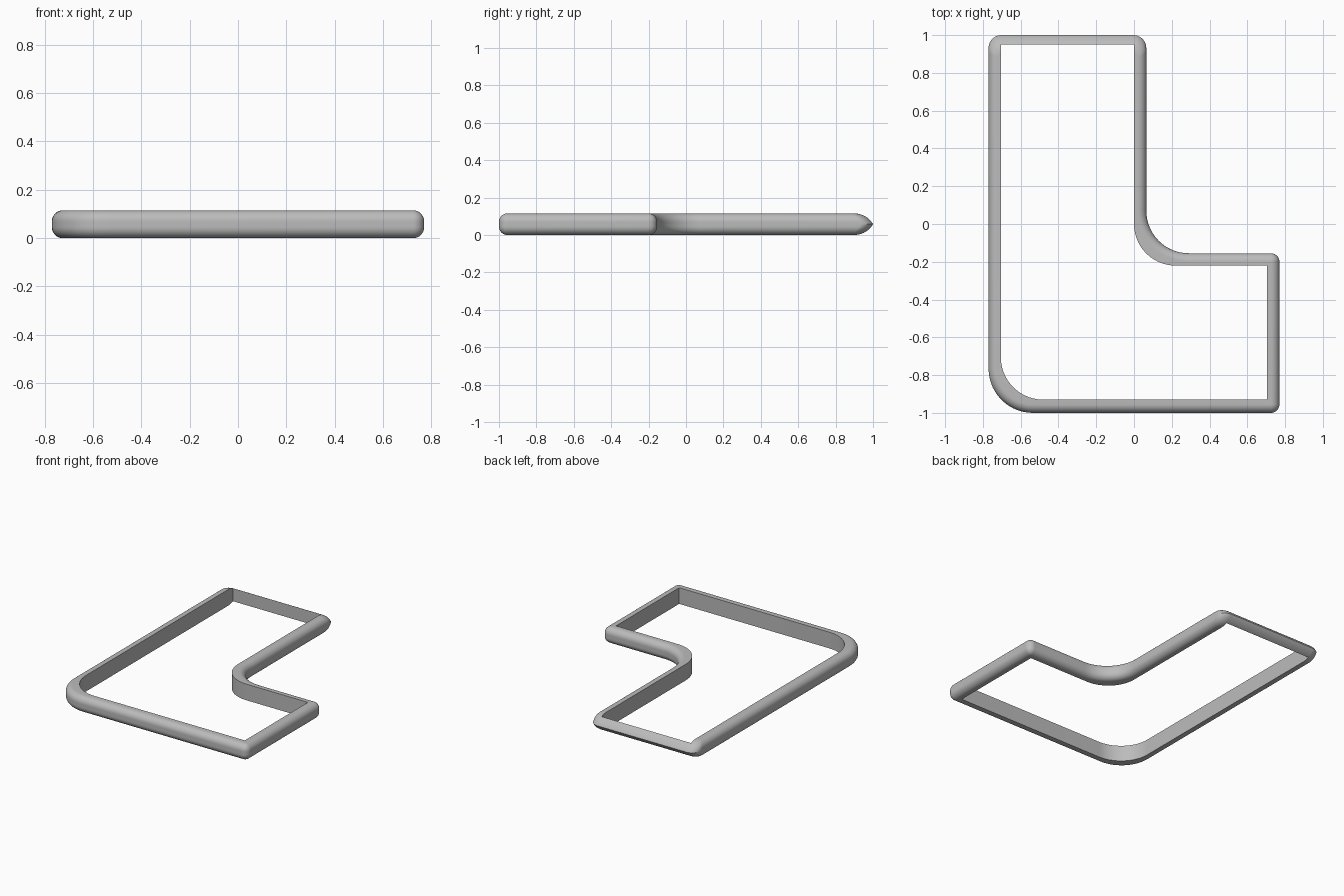
import bpy, bmesh
from math import sin, cos, pi, sqrt
from mathutils import Vector

if "Cube" in bpy.data.objects:
    bpy.data.objects.remove(bpy.data.objects["Cube"], do_unlink=True)

HALF = 0.0575      # half the rail height
EDGE = 0.045       # rounding of the ordinary outer edges
BACK = 0.1         # depth of the pointed back edge
OGIVE = (HALF**2 + BACK**2) / (2 * HALF)

grey = bpy.data.materials.new("grey")
grey.use_nodes = True
grey.diffuse_color = (0.5, 0.5, 0.5, 1)
grey.node_tree.nodes["Principled BSDF"].inputs["Base Color"].default_value = (0.5, 0.5, 0.5, 1)


def outline(left, right, front, step_x, step_y, back, radii, segs=14):
    """L-shaped outline with a fillet of its own at each corner."""
    pts = [Vector(p) for p in ((left, front), (right, front), (right, step_y),
                               (step_x, step_y), (step_x, back), (left, back))]
    out = []
    for i, p in enumerate(pts):
        r = radii[i]
        if r == 0:
            out.append(p)
            continue
        to_prev = (pts[i - 1] - p).normalized()
        to_next = (pts[(i + 1) % len(pts)] - p).normalized()
        centre = p + (to_prev + to_next) * r
        for k in range(segs + 1):
            a = pi / 2 * k / segs
            out.append(centre - (to_next * cos(a) + to_prev * sin(a)) * r)
    return out


def loft(name, layers):
    """Closed solid through (z, outline) layers."""
    bm = bmesh.new()
    rings = [[bm.verts.new((p.x, p.y, z)) for p in pts] for z, pts in layers]
    n = len(rings[0])
    for low, high in zip(rings, rings[1:]):
        for i in range(n):
            j = (i + 1) % n
            bm.faces.new((low[i], low[j], high[j], high[i]))
    bm.faces.new(rings[0][::-1])
    bm.faces.new(rings[-1])
    mesh = bpy.data.meshes.new(name)
    bm.to_mesh(mesh)
    bm.free()
    mesh.materials.append(grey)
    obj = bpy.data.objects.new(name, mesh)
    bpy.context.collection.objects.link(obj)
    return obj


def outer_layer(v):
    """Outer outline at height v from the middle."""
    over = max(abs(v) - (HALF - EDGE), 0)
    s = EDGE - sqrt(max(EDGE**2 - over**2, 0))
    drop = HALF - abs(v)
    b = BACK - sqrt(max(OGIVE**2 - (OGIVE - drop)**2, 0))
    small, rear = max(EDGE - s, 0.003), max(0.068 - s, 0.003)
    radii = (0.235 - s, small, small, 0.225 + s, rear, rear)
    return HALF + v, outline(-0.77 + s, 0.77 - s, -1 + s, 0.065 - s, -0.155 - s, 1 - b, radii)


# Rounded solid, dense near the top and bottom
steps = 24
rail = loft("rounded_frame", [outer_layer(-HALF * cos(pi * k / steps)) for k in range(steps + 1)])

# Straight-walled opening
inner = outline(-0.705, 0.705, -0.93, 0.0, -0.22, 0.95, (0.225, 0, 0, 0.22, 0, 0))
cutter = loft("opening_cutter", [(-0.1, inner), (0.3, inner)])
cutter.hide_render = True

cut = rail.modifiers.new("opening", "BOOLEAN")
cut.operation = "DIFFERENCE"
cut.solver = "EXACT"
cut.object = cutter

bpy.ops.object.select_all(action="DESELECT")
bpy.context.view_layer.objects.active = rail
rail.select_set(True)
bpy.ops.object.modifier_apply(modifier=cut.name)
bpy.data.objects.remove(cutter, do_unlink=True)
bpy.ops.object.shade_smooth_by_angle(angle=pi / 6)
